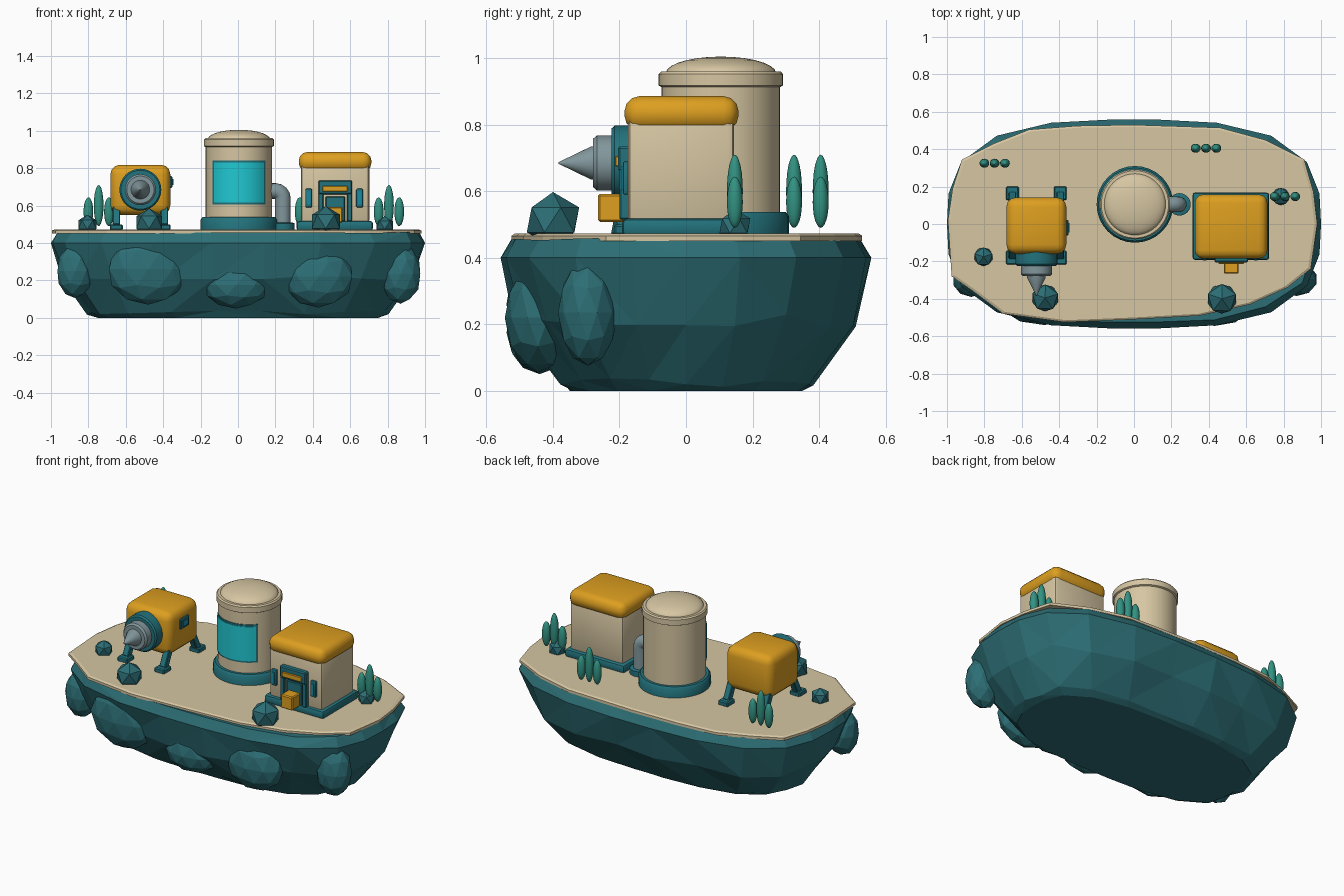
import bpy, bmesh, math, random
from mathutils import Vector

if "Cube" in bpy.data.objects:
    bpy.data.objects.remove(bpy.data.objects["Cube"])

random.seed(4)


def material(name, r, g, b):
    m = bpy.data.materials.new(name)
    lin = [((c / 255 + 0.055) / 1.055) ** 2.4 for c in (r, g, b)]
    m.diffuse_color = (*lin, 1)
    m.use_nodes = True
    m.node_tree.nodes["Principled BSDF"].inputs["Base Color"].default_value = m.diffuse_color
    return m


ROCK = material("rock_teal", 44, 110, 117)
TEAL = material("trim_teal", 35, 115, 125)
SAND = material("sand", 214, 198, 162)
GOLD = material("golden_yellow", 221, 159, 32)
CYAN = material("cyan_glass", 32, 200, 210)
GREY = material("steel_grey", 130, 151, 156)
LEAF = material("leaf_green", 50, 146, 130)
BLUE = material("window_blue", 26, 140, 165)


def finish(name, bm, mat, loc=(0, 0, 0), rot=(0, 0, 0), smooth=None):
    bmesh.ops.recalc_face_normals(bm, faces=bm.faces)
    me = bpy.data.meshes.new(name)
    bm.to_mesh(me)
    bm.free()
    me.materials.append(mat)
    ob = bpy.data.objects.new(name, me)
    ob.location, ob.rotation_euler = loc, rot
    bpy.context.collection.objects.link(ob)
    if smooth:
        bpy.ops.object.select_all(action='DESELECT')
        ob.select_set(True)
        bpy.context.view_layer.objects.active = ob
        bpy.ops.object.shade_smooth_by_angle(angle=math.radians(smooth))
    return ob


def box(name, mat, x, y, z, bevel=0.0, segs=2, rot=(0, 0, 0)):
    """Box from (min, max) ranges with optional rounded edges."""
    bm = bmesh.new()
    bmesh.ops.create_cube(bm, size=1)
    bmesh.ops.scale(bm, vec=(x[1] - x[0], y[1] - y[0], z[1] - z[0]), verts=bm.verts)
    if bevel:
        bmesh.ops.bevel(bm, geom=bm.edges[:], offset=bevel, segments=segs,
                        profile=0.5, affect='EDGES')
    return finish(name, bm, mat, (sum(x) / 2, sum(y) / 2, sum(z) / 2), rot,
                  35 if bevel else None)


def loft(bm, rings):
    """Skin stacked closed rings of points and cap both ends."""
    loops = [[bm.verts.new(p) for p in ring] for ring in rings]
    n = len(loops[0])
    for a, b in zip(loops, loops[1:]):
        for i in range(n):
            j = (i + 1) % n
            bm.faces.new((a[i], a[j], b[j], b[i]))
    bm.faces.new(loops[0])
    bm.faces.new(loops[-1])


def lathe(name, mat, profile, loc, rot=(0, 0, 0), n=32):
    bm = bmesh.new()
    loft(bm, [[(r * math.cos(2 * math.pi * i / n), r * math.sin(2 * math.pi * i / n), z)
               for i in range(n)] for r, z in profile])
    return finish(name, bm, mat, loc, rot, 40)


def ico(name, mat, loc, scale, sub=1, smooth=None, rot=0):
    bm = bmesh.new()
    bmesh.ops.create_icosphere(bm, subdivisions=sub, radius=1)
    bmesh.ops.scale(bm, vec=scale, verts=bm.verts)
    return finish(name, bm, mat, loc, (0, 0, rot), smooth)


# Faceted rock body
def rock_ring(z, sx, sy, jitter, n=22):
    pts = []
    for i in range(n):
        a = 2 * math.pi * i / n
        c, s = math.cos(a), math.sin(a)
        k = (abs(c) ** 3 + abs(s) ** 3) ** (-1 / 3)
        j = 1 - random.uniform(0, jitter)
        pts.append((c * k * sx * j, s * k * sy * j, z + random.uniform(-1, 1) * jitter * 0.35))
    return pts


bm = bmesh.new()
loft(bm, [rock_ring(0.0, 0.75, 0.35, 0), rock_ring(0.025, 0.81, 0.39, 0.04),
          rock_ring(0.21, 0.945, 0.52, 0.06), rock_ring(0.40, 1.0, 0.558, 0),
          rock_ring(0.457, 0.975, 0.53, 0.015)])
bmesh.ops.triangulate(bm, faces=[f for f in bm.faces if len(f.verts) == 4])
finish("rock_base", bm, ROCK)

# Sandy ground sheet
outline = [(-0.92, 0.345), (-0.75, 0.43), (-0.56, 0.505), (-0.3, 0.525), (0, 0.53), (0.46, 0.515),
           (0.7, 0.45), (0.91, 0.345), (0.96, 0.17), (0.98, 0), (0.945, -0.24), (0.82, -0.34),
           (0.62, -0.43), (0.35, -0.49), (0, -0.51), (-0.37, -0.525), (-0.7, -0.48),
           (-0.86, -0.36), (-0.975, -0.28), (-0.995, 0.02), (-0.97, 0.19)]
bm = bmesh.new()
loft(bm, [[(x, y, 0.45) for x, y in outline], [(x, y, 0.466) for x, y in outline],
          [(x * 0.985, y * 0.98, 0.473) for x, y in outline]])
finish("sand_ground", bm, SAND)

# Boulders set into the front and sides of the rock
for x, y, z, rx, ry, rz in [(-0.48, -0.44, 0.26, 0.22, 0.10, 0.19), (-0.01, -0.44, 0.175, 0.175, 0.10, 0.125),
                            (0.43, -0.445, 0.22, 0.19, 0.10, 0.165), (-0.87, -0.30, 0.25, 0.10, 0.09, 0.145),
                            (0.87, -0.295, 0.235, 0.11, 0.09, 0.16)]:
    ico("boulder", ROCK, (x, y, z), (rx, ry, rz), 2)

# Faceted stones on the ground
for x, y, r in [(-0.805, -0.175, 0.056), (-0.475, -0.395, 0.08),
                (0.47, -0.4, 0.088), (0.785, 0.147, 0.052)]:
    ico("stone", ROCK, (x, y, 0.47 + r * 0.5), (r, r, r * 0.95), 1, rot=0.3)

# Slim trees in rows of three
for cx, cy in [(-0.745, 0.325), (0.385, 0.405), (0.807, 0.147)]:
    for dx, h in [(-0.055, 0.077), (0, 0.11), (0.055, 0.077)]:
        ico("tree", LEAF, (cx + dx, cy, 0.49 + h), (0.026, 0.024, h), 3, 60)

# Storage tank
TX, TY = 0.005, 0.105
lathe("tank_base", TEAL, [(0.205, 0.465), (0.205, 0.525), (0.195, 0.538), (0.17, 0.538)], (TX, TY, 0))
lathe("tank_body", SAND, [(0.178, 0.5), (0.178, 0.93)], (TX, TY, 0), n=40)
lathe("tank_rim", SAND, [(0.176, 0.912), (0.187, 0.918), (0.187, 0.952), (0.18, 0.96), (0.15, 0.96)], (TX, TY, 0), n=40)
lathe("tank_dome", SAND, [(0.166 * math.cos(t), 0.955 + 0.05 * math.sin(t))
                          for t in [i * math.pi / 14 for i in range(7)] + [1.56]], (TX, TY, 0), n=40)


def curved_panel(name, mat, half, z0, z1, r):
    bm = bmesh.new()
    n = 16
    rings = []
    for i in range(n + 1):
        a = -math.pi / 2 + half * (2 * i / n - 1)
        c, s = math.cos(a), math.sin(a)
        rings.append([(c * q, s * q, z) for q, z in
                      [(0.17, z0), (r, z0), (r, z1), (0.17, z1)]])
    loft(bm, rings)
    finish(name, bm, mat, (TX, TY, 0), smooth=35)


curved_panel("tank_window_frame", TEAL, 0.89, 0.605, 0.842, 0.182)
curved_panel("tank_window", CYAN, 0.81, 0.616, 0.831, 0.185)

# Elbow pipe beside the tank
path = [(0.15, 0.678), (0.2, 0.678)]
path += [(0.2 + 0.04 * math.sin(t), 0.638 + 0.04 * math.cos(t)) for t in (0.4, 0.8, 1.2, 1.57)]
path += [(0.24, 0.47)]
bm = bmesh.new()
rings = []
for i, (x, z) in enumerate(path):
    a, b = path[max(i - 1, 0)], path[min(i + 1, len(path) - 1)]
    d = Vector((b[0] - a[0], 0, b[1] - a[1])).normalized()
    side = Vector((-d.z, 0, d.x))
    rings.append([Vector((x, TY, z)) + 0.042 * (side * math.cos(t) + Vector((0, 1, 0)) * math.sin(t))
                  for t in [k * math.pi / 8 for k in range(16)]])
loft(bm, rings)
finish("elbow_pipe", bm, GREY, smooth=40)
lathe("pipe_flange", TEAL, [(0.06, 0.465), (0.06, 0.505), (0.045, 0.51)], (0.243, TY, 0), n=24)

# House
box("house_base", TEAL, (0.313, 0.722), (-0.192, 0.168), (0.465, 0.518), 0.015)
box("house_walls", SAND, (0.336, 0.702), (-0.175, 0.145), (0.5, 0.83), 0.02)
box("house_roof", GOLD, (0.325, 0.713), (-0.185, 0.158), (0.782, 0.886), 0.045, 3)
for x in ((0.43, 0.457), (0.583, 0.61)):
    box("door_post", TEAL, x, (-0.2, -0.165), (0.515, 0.72), 0.004, 1)
box("door_lintel", TEAL, (0.43, 0.61), (-0.205, -0.165), (0.66, 0.735), 0.006, 1)
box("door_panel", TEAL, (0.468, 0.572), (-0.19, -0.165), (0.515, 0.648), 0.004, 1)
box("door_sign", GOLD, (0.452, 0.587), (-0.214, -0.2), (0.674, 0.706), 0.003, 1)
box("porch_crate", GOLD, (0.48, 0.56), (-0.265, -0.185), (0.508, 0.592), 0.006, 1)
for x in (0.378, 0.65):
    box("house_window_frame", TEAL, (x - 0.018, x + 0.018), (-0.19, -0.17), (0.59, 0.69), 0.006)
    box("house_window", BLUE, (x - 0.009, x + 0.009), (-0.195, -0.187), (0.605, 0.675))

# Drill pod on four splayed legs
PX, PZ = -0.522, 0.685
box("pod_body", GOLD, (-0.682, -0.362), (-0.16, 0.142), (0.55, 0.818), 0.05, 3)
for sx in (-1, 1):
    for sy in (-1, 1):
        fx, fy = PX + sx * 0.128, -0.008 + sy * 0.172
        box("pod_foot", TEAL, (fx - 0.034, fx + 0.034), (fy - 0.037, fy + 0.037), (0.468, 0.5), 0.006, 1)
        ly = fy - sy * 0.035
        box("pod_leg", TEAL, (fx - 0.02, fx + 0.02), (ly - 0.02, ly + 0.02), (0.485, 0.6), 0.004, 1,
            rot=(sy * 0.45, 0, 0))
FRONT = (math.pi / 2, 0, 0)
lathe("drill_mount", TEAL, [(0.104, 0.13), (0.112, 0.138), (0.112, 0.215), (0.104, 0.224), (0.08, 0.224)],
      (PX, 0, PZ), FRONT)
lathe("drill_drum", GREY, [(0.083, 0.2), (0.083, 0.268), (0.073, 0.279), (0.05, 0.279)], (PX, 0, PZ), FRONT)
lathe("drill_tip", GREY, [(0.05, 0.27), (0.05, 0.285), (0.002, 0.384)], (PX, 0, PZ), FRONT)
box("pod_window_frame", TEAL, (-0.368, -0.35), (-0.062, 0.022), (0.695, 0.757), 0.005, 1)
box("pod_window", BLUE, (-0.352, -0.345), (-0.045, 0.005), (0.709, 0.743))
